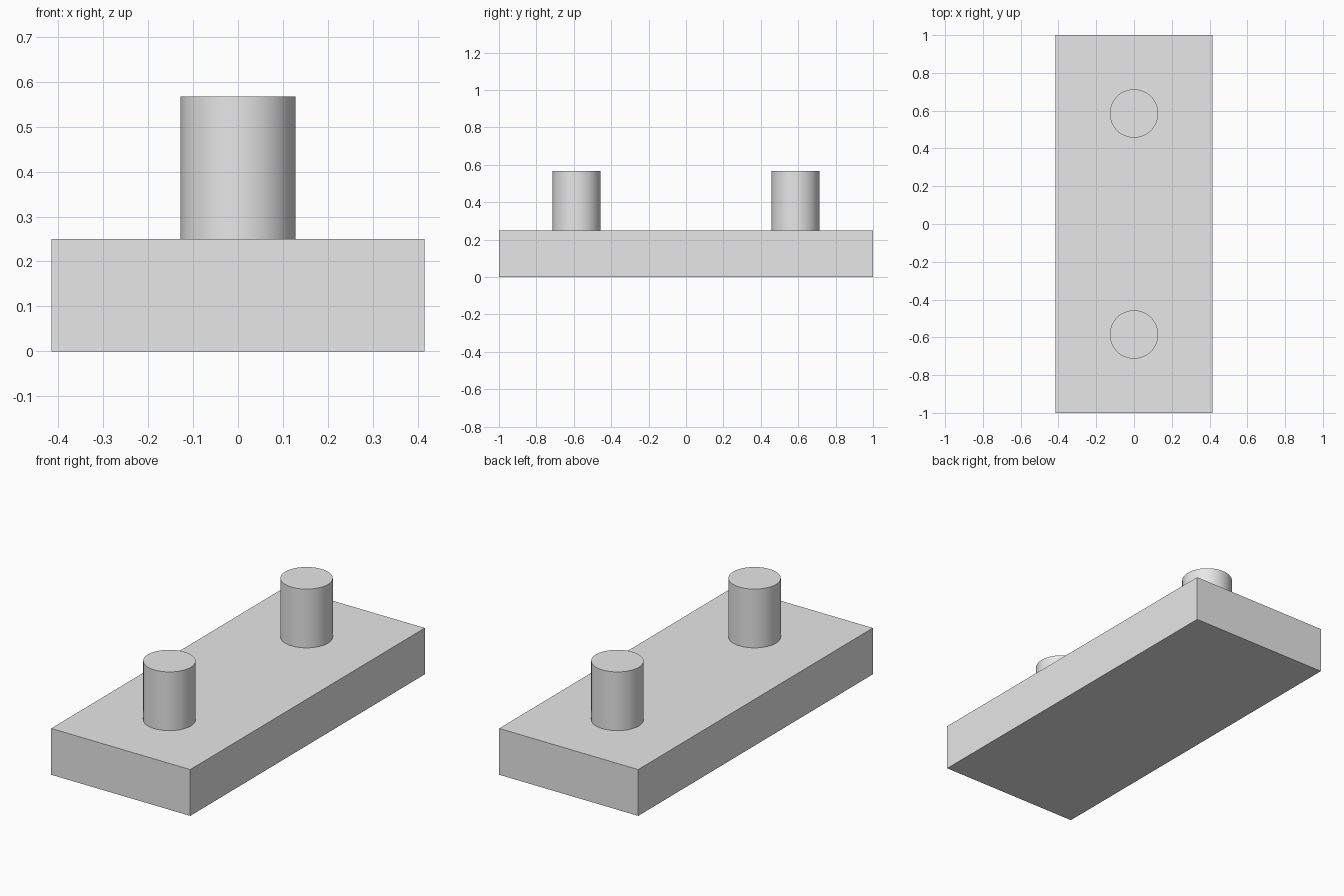
import bpy

cube = bpy.data.objects.get("Cube")
if cube:
    bpy.data.objects.remove(cube, do_unlink=True)

WIDTH, LENGTH, BASE_H = 0.83, 2.0, 0.25
PEG_R, PEG_TOP, PEG_Y = 0.128, 0.567, 0.585

grey = bpy.data.materials.new("light_grey")
grey.use_nodes = True
colour = (0.8, 0.8, 0.8, 1)
grey.diffuse_color = colour
grey.node_tree.nodes["Principled BSDF"].inputs["Base Color"].default_value = colour


def finish(name):
    obj = bpy.context.object
    obj.name = obj.data.name = name
    obj.data.materials.append(grey)
    return obj


# Flat rectangular base
bpy.ops.mesh.primitive_cube_add(size=1, location=(0, 0, BASE_H / 2))
base = finish("base_block")
base.scale = (WIDTH, LENGTH, BASE_H)
bpy.ops.object.transform_apply(location=False, rotation=False, scale=True)

# Round pegs standing on the base
for name, side in (("front_peg", -1), ("back_peg", 1)):
    bpy.ops.mesh.primitive_cylinder_add(
        vertices=64, radius=PEG_R, depth=PEG_TOP - BASE_H,
        location=(0, side * PEG_Y, (PEG_TOP + BASE_H) / 2))
    finish(name)
    bpy.ops.object.shade_smooth_by_angle()
